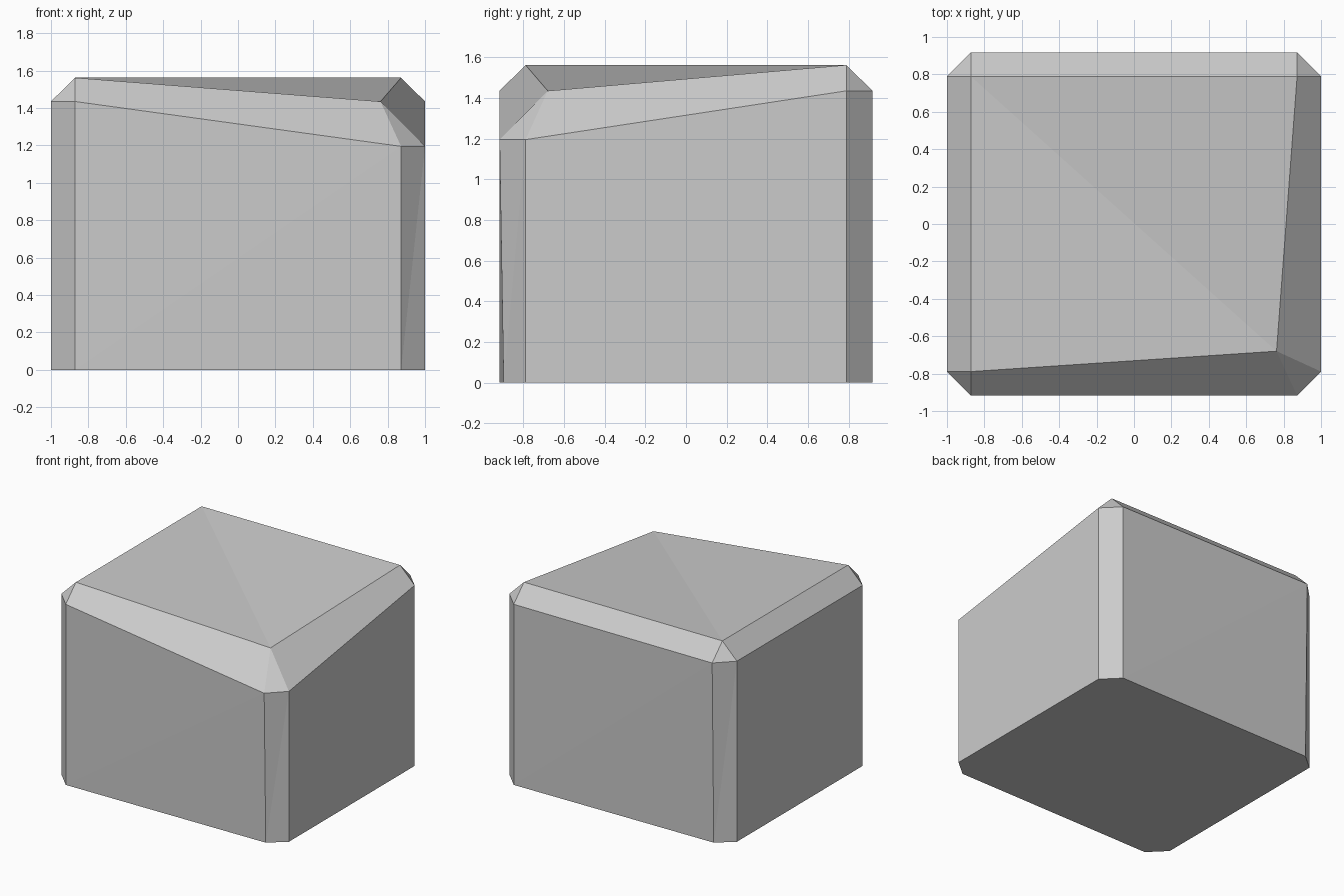
import bpy, bmesh

if "Cube" in bpy.data.objects:
    bpy.data.objects.remove(bpy.data.objects["Cube"])

W, D = 1.0, 0.917          # half width and half depth
C = 0.128                  # corner chamfer
LOW, RIM, TOP = 1.195, 1.435, 1.562

stone = bpy.data.materials.new("grey_stone")
stone.diffuse_color = (0.6, 0.6, 0.6, 1)
stone.use_nodes = True
stone.node_tree.nodes["Principled BSDF"].inputs["Base Color"].default_value = stone.diffuse_color

# Chamfered footprint, counter-clockwise from the front left
outline = [(-W + C, -D), (W - C, -D), (W, -D + C), (W, D - C),
           (W - C, D), (-W + C, D), (-W, D - C), (-W, -D + C)]

bm = bmesh.new()
base, rim = [], []
for i, (x, y) in enumerate(outline):
    # two opposite corners taper slightly inward at the foot
    taper = {1: 0.02, 5: -0.02}.get(i, 0)
    base.append(bm.verts.new((x, y + taper, 0)))
    # the front right corner of the rim is worn down
    rim.append(bm.verts.new((x, y, LOW if i in (1, 2) else RIM)))

# Flat top corners, with the worn one pulled inward and down
top = [bm.verts.new(p) for p in ((-W + C, -D + C, TOP), (0.762, -0.68, RIM),
                                 (W - C, D - C, TOP), (-W + C, D - C, TOP))]

# Walls: the tapered ones are split into triangles
for i in range(8):
    j = (i + 1) % 8
    a, b, c, d = base[i], base[j], rim[j], rim[i]
    if i in (0, 4):
        bm.faces.new((a, b, c))
        bm.faces.new((a, c, d))
    elif i in (1, 5):
        bm.faces.new((a, b, c))
        bm.faces.new((a, c, d))
    else:
        bm.faces.new((a, b, c, d))

# Sloped edges and corner triangles between rim and top
for k in range(4):
    a, b = rim[2 * k], rim[2 * k + 1]
    n = (k + 1) % 4
    bm.faces.new((a, b, top[n], top[k]))
    bm.faces.new((b, rim[(2 * k + 2) % 8], top[n]))

# Top creased between the worn corner and the one opposite, and flat underside
bm.faces.new((top[0], top[1], top[3]))
bm.faces.new((top[1], top[2], top[3]))
bm.faces.new(base[::-1])
bmesh.ops.recalc_face_normals(bm, faces=bm.faces)

mesh = bpy.data.meshes.new("stone_block")
bm.to_mesh(mesh)
bm.free()
mesh.materials.append(stone)
block = bpy.data.objects.new("stone_block", mesh)
bpy.context.collection.objects.link(block)
